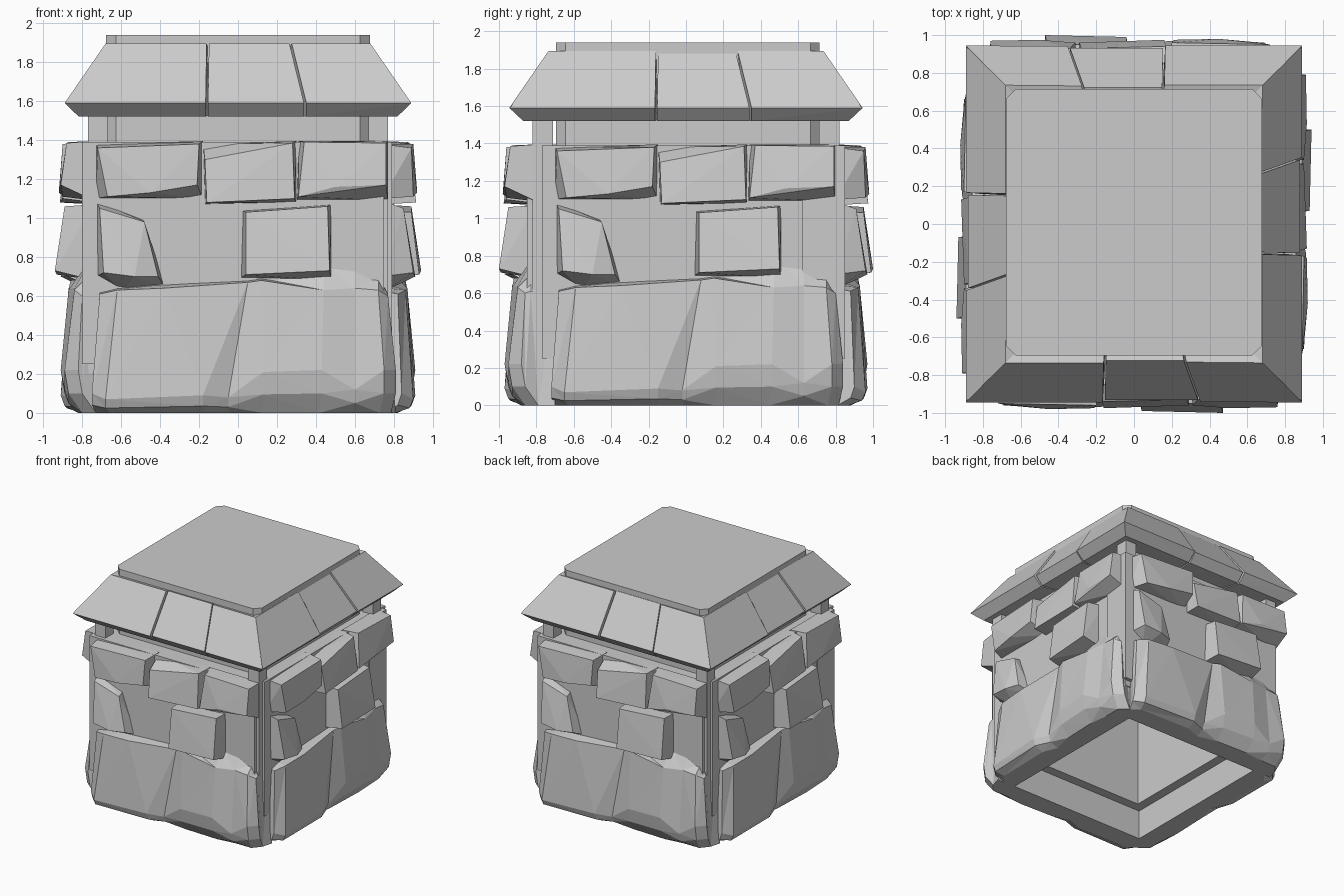
import bpy, bmesh, math
from mathutils import Matrix, Vector

cube = bpy.data.objects.get("Cube")
if cube:
    bpy.data.objects.remove(cube, do_unlink=True)

stone_grey = bpy.data.materials.new("stone_grey")
stone_grey.use_nodes = True
GREY = (0.6, 0.6, 0.6, 1)
stone_grey.diffuse_color = GREY
stone_grey.node_tree.nodes["Principled BSDF"].inputs["Base Color"].default_value = GREY

SIDES = ["front", "left", "back", "right"]


def finish(bm, name):
    bmesh.ops.recalc_face_normals(bm, faces=bm.faces)
    mesh = bpy.data.meshes.new(name)
    bm.to_mesh(mesh)
    bm.free()
    mesh.materials.append(stone_grey)
    return mesh


def add(name, mesh, matrix=Matrix()):
    ob = bpy.data.objects.new(name, mesh)
    ob.matrix_world = matrix
    bpy.context.collection.objects.link(ob)


def hull(points, name):
    bm = bmesh.new()
    for p in points:
        bm.verts.new(p)
    bmesh.ops.convex_hull(bm, input=bm.verts)
    bmesh.ops.dissolve_limit(bm, angle_limit=0.02, verts=bm.verts, edges=bm.edges)
    return finish(bm, name)


def box(x0, x1, y0, y1, z0, z1, name):
    return hull([(x, y, z) for x in (x0, x1) for y in (y0, y1) for z in (z0, z1)], name)


def around(name, mesh, sides=range(4)):
    """Place a front part on the given sides; the side walls sit closer in."""
    for k in sides:
        move = Matrix.Translation((0.03, 0.06, 0)) if k % 2 else Matrix()
        add(f"{SIDES[k]}_{name}", mesh, Matrix.Rotation(k * math.pi / 2, 4, 'Z') @ move)


def stone(name, back, front):
    """Rough block: outline (x, z) on the wall, outline (x, z, distance) in front."""
    pts = [(x, -0.80, z) for x, z in back] + [(x, -d, z) for x, z, d in front]
    around(name, hull(pts, name))


# Wall panels behind the stones
around("wall", box(-0.80, 0.75, -0.85, -0.62, 0.25, 1.39, "wall"))

# Upper row of stones
stone("upper_stone_a", [(-.73, 1.38), (-.18, 1.395), (-.18, 1.1), (-.73, 1.1)],
      [(-.72, 1.36, .95), (-.2, 1.38, .96), (-.21, 1.17, .975), (-.45, 1.13, .98), (-.67, 1.11, .96)])
stone("upper_stone_b", [(-.18, 1.38), (.3, 1.395), (.3, 1.08), (-.17, 1.07)],
      [(-.17, 1.3, .94), (.28, 1.385, .93), (.29, 1.1, .96), (-.16, 1.08, .975)])
stone("upper_stone_c", [(.31, 1.395), (.77, 1.395), (.77, 1.09), (.3, 1.09)],
      [(.34, 1.39, .93), (.76, 1.385, .94), (.76, 1.17, .97), (.5, 1.16, .975), (.31, 1.11, .96)])

# Middle row of stones
stone("middle_stone_a", [(-.73, 1.09), (-.5, 1.0), (-.37, .64), (-.59, .62), (-.73, .7)],
      [(-.71, 1.05, .91), (-.48, .98, .91), (-.41, .7, .93), (-.53, .7, .97), (-.69, .72, .96)])
stone("middle_stone_b", [(.02, 1.04), (.48, 1.07), (.48, .68), (.01, .69)],
      [(.04, 1.03, .95), (.46, 1.06, .95), (.47, .73, 1.0), (.04, .71, .99)])

# Faceted boulder base: low x, top x, low distance, top distance, low z, top z, crest
columns = [
    (-.75, -.71, .90, .88, .08, .61, .01), (-.68, -.62, .96, .92, .05, .63, .01),
    (-.18, -.38, .97, .93, .07, .64, .02), (-.05, .05, .92, .90, .06, .67, .01),
    (.13, .12, .96, .92, .19, .68, .01), (.43, .44, .97, .93, .20, .63, .15),
    (.60, .60, .95, .90, .10, .64, .12), (.75, .72, .95, .90, .20, .63, .07),
    (.81, .77, .88, .86, .20, .60, .01)]
bm = bmesh.new()
rings = []
for xl, xt, dl, dt, zl, zt, crest in columns:
    section = [(xl, .70, 0), (xl * .97, dl - .09, .0), (xl, dl - .02, zl * .5), (xl, dl, zl + .02),
               (xt, dt, zt), (xt, .83, zt + crest), (xt, .70, zt)]
    rings.append([bm.verts.new((x, -d, z)) for x, d, z in section])
for a, b in zip(rings, rings[1:]):
    for i in range(len(a)):
        j = (i + 1) % len(a)
        bm.faces.new((a[i], a[j], b[j], b[i]))
bm.faces.new(rings[0])
bm.faces.new(rings[-1])
bmesh.ops.triangulate(bm, faces=bm.faces)
around("base_boulder", finish(bm, "base_boulder"))

# Corner posts
for sx in (-1, 1):
    for sy in (-1, 1):
        add(f"{'left' if sx > 0 else 'right'}_{'front' if sy < 0 else 'back'}_post",
            box(sx * .67, sx * .77, sy * .71, sy * .82, .2, 1.54, "post"))

# Flat cap block with cut corners
w, d, c = .677, .705, .05
outline = [(sx * (w - a), sy * (d - b)) for sx in (-1, 1) for sy in (-1, 1) for a, b in ((0, c), (c, 0))]
add("cap_block", hull([(x, y + .01, z) for x, y in outline for z in (1.2, 1.94)], "cap_block"))


# Sloped roof tiles: three on each side, mitred at the corners
def roof_tiles(sides, low, top, inset):
    low_x, top_x = [-low, -.16, .345, low], [-top, -.155, .27, top]
    drops = [0, .012, .004]
    for i, drop in enumerate(drops):
        gap0, gap1 = (.006 if i else 0), (-.006 if i < 2 else 0)
        pts = []
        for e, gap in ((i, gap0), (i + 1, gap1)):
            xl, xt = low_x[e] + gap, top_x[e] + gap
            inner = xl + (xt - xl) * .35 if e in (0, 3) else xl
            sink = drop if 0 < e < 3 else 0
            pts += [Vector((xl, -.945 + sink, 1.59)), Vector((inner, -.87, 1.52)),
                    Vector((xt, -.735 + sink, 1.895)), Vector((xt * .97, -.68, 1.88)),
                    Vector((inner * .9, -.70, 1.53))]
        mesh = hull([p + Vector((0, inset, 0)) for p in pts], "roof_tile")
        for k in sides:
            add(f"{SIDES[k]}_roof_tile_{i + 1}", mesh, Matrix.Rotation(k * math.pi / 2, 4, 'Z'))


roof_tiles((0, 2), .89, .68, 0)
roof_tiles((1, 3), .94, .735, .055)
